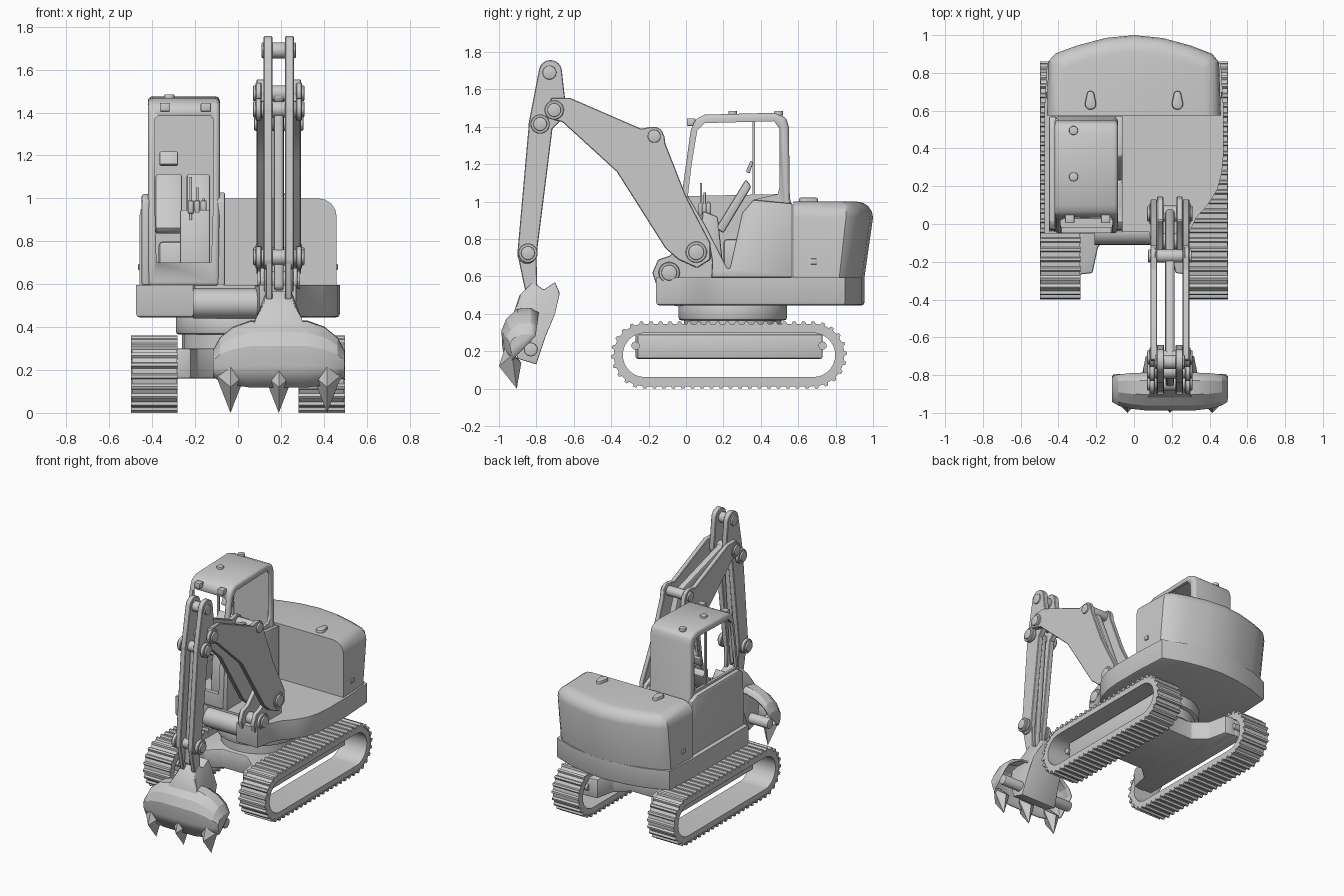
import bpy, bmesh, math
from mathutils import Vector, Matrix
from mathutils.geometry import convex_hull_2d

cube = bpy.data.objects.get("Cube")
if cube:
    bpy.data.objects.remove(cube, do_unlink=True)

grey = bpy.data.materials.new("plain grey")
grey.use_nodes = True
grey.diffuse_color = (0.6, 0.6, 0.6, 1)
grey.node_tree.nodes["Principled BSDF"].inputs["Base Color"].default_value = (0.6, 0.6, 0.6, 1)


def finish(name, bm, angle=30):
    bmesh.ops.recalc_face_normals(bm, faces=bm.faces[:])
    mesh = bpy.data.meshes.new(name)
    bm.to_mesh(mesh)
    bm.free()
    mesh.materials.append(grey)
    ob = bpy.data.objects.new(name, mesh)
    bpy.context.collection.objects.link(ob)
    bpy.ops.object.select_all(action='DESELECT')
    ob.select_set(True)
    bpy.context.view_layer.objects.active = ob
    bpy.ops.object.shade_smooth_by_angle(angle=math.radians(angle))
    return ob


def place(axis, a, b, t):
    return Vector({'x': (t, a, b), 'y': (a, t, b), 'z': (a, b, t)}[axis])


def prism(name, pts, axis, lo, hi, bevel=0, keep=None, shape=None, segs=2):
    """Extrude a flat profile along an axis, rounding the chosen edges."""
    bm = bmesh.new()
    ends = [[bm.verts.new(place(axis, a, b, t)) for a, b in pts] for t in (lo, hi)]
    for ring in ends:
        bm.faces.new(ring)
    n = len(pts)
    for i in range(n):
        j = (i + 1) % n
        bm.faces.new((ends[0][i], ends[0][j], ends[1][j], ends[1][i]))
    bmesh.ops.recalc_face_normals(bm, faces=bm.faces[:])
    if shape:
        for v in bm.verts:
            shape(v.co)
    if bevel:
        edges = [e for e in bm.edges if e.calc_face_angle(0) > 0.6 and (not keep or keep(e))]
        bmesh.ops.bevel(bm, geom=edges, offset=bevel, segments=segs, profile=0.5,
                        affect='EDGES', clamp_overlap=True)
    return finish(name, bm)


def box(name, x0, x1, y0, y1, z0, z1, bevel=0):
    return prism(name, [(x0, y0), (x1, y0), (x1, y1), (x0, y1)], 'z', z0, z1, bevel)


def circle(a, b, r, n=24):
    return [(a + r * math.cos(math.tau * i / n), b + r * math.sin(math.tau * i / n)) for i in range(n)]


def disc(name, axis, a, b, r, lo, hi, bevel=0):
    return prism(name, circle(a, b, r), axis, lo, hi, bevel)


def hull(circles):
    pts = [p for c in circles for p in circle(*c)]
    return [pts[i] for i in convex_hull_2d([Vector(p) for p in pts])]


def pair(name, pts, inner, outer, mid=0.19):
    """Two matching side plates about the digging arm's centre plane."""
    for label, s in (("left_", 1), ("right_", -1)):
        prism(label + name, pts, 'x', mid + s * inner, mid + s * outer, 0.004, segs=1)


def mirror_plan(half):
    return half + [(-x, y) for x, y in reversed(half) if x > 0]


# Tracks: open belt, cleats, recessed beam and wheels
MID_Z, FRONT, BACK = 0.18, -0.22, 0.68


def stadium(r, n=14):
    arc = [math.pi * i / n for i in range(n + 1)]
    return ([(BACK + r * math.sin(a), MID_Z - r * math.cos(a)) for a in arc] +
            [(FRONT - r * math.sin(a), MID_Z + r * math.cos(a)) for a in arc])


def belt(name, x0, x1):
    bm = bmesh.new()
    loops = [[bm.verts.new((x, y, z)) for y, z in stadium(r)]
             for x, r in ((x0, 0.167), (x1, 0.167), (x1, 0.118), (x0, 0.118))]
    n = len(loops[0])
    for k in range(4):
        p, q = loops[k], loops[(k + 1) % 4]
        for i in range(n):
            bm.faces.new((p[i], p[(i + 1) % n], q[(i + 1) % n], q[i]))
    finish(name, bm)


def cleats(name, x, width, count=56):
    bm = bmesh.new()
    straight, r = BACK - FRONT, 0.168
    bend = math.pi * r
    for i in range(count):
        d = i / count * 2 * (straight + bend)
        half, d = divmod(d, straight + bend)
        if d < straight:
            y, z, a = FRONT + d, MID_Z - r, 0
        else:
            a = (d - straight) / r
            y, z = BACK + r * math.sin(a), MID_Z - r * math.cos(a)
        m = Matrix.Translation((x, y, z)) @ Matrix.Rotation(a, 4, 'X')
        if half:
            pivot = Vector((x, (FRONT + BACK) / 2, MID_Z))
            m = (Matrix.Translation(pivot) @ Matrix.Rotation(math.pi, 4, 'X') @
                 Matrix.Translation(-pivot) @ m)
        made = bmesh.ops.create_cube(bm, size=1, matrix=m @ Matrix.Diagonal((width, 0.036, 0.024, 1)))
        for v in made["verts"]:
            local = m.inverted() @ v.co
            if local.z < 0:
                v.co = m @ Vector((local.x, local.y * 0.4, local.z))
    finish(name, bm)


for side, s in (("left", 1), ("right", -1)):
    x0, x1 = sorted((s * 0.285, s * 0.495))
    belt(side + "_track_belt", x0, x1)
    cleats(side + "_track_cleats", s * 0.39, 0.216)
    b0, b1 = sorted((s * 0.295, s * 0.37))
    box(side + "_track_beam", b0, b1, -0.26, 0.73, 0.16, 0.29, 0.01)
    for end, y in (("front", -0.27), ("back", 0.73)):
        disc(f"{side}_{end}_axle", 'x', y, 0.23, 0.022, b0 - 0.01, b1 + 0.01)

# Cross frame and slewing ring
prism("cross_frame", mirror_plan([(0, -0.04), (0.1, -0.04), (0.19, -0.12), (0.22, -0.26), (0.31, -0.27),
                                  (0.31, 0.73), (0.22, 0.72), (0.19, 0.58), (0.1, 0.5), (0, 0.5)]),
      'z', 0.16, 0.3, 0.01)
disc("slew_lower", 'z', 0, 0.25, 0.26, 0.29, 0.37)
disc("slew_ring", 'z', 0, 0.25, 0.29, 0.365, 0.46, 0.015)

# Upper deck
prism("deck", [(-0.475, -0.05), (-0.21, -0.05), (-0.2, -0.04), (0.08, -0.04), (0.1, -0.16), (0.27, -0.16),
               (0.29, -0.05), (0.33, 0.035), (0.39, 0.1), (0.44, 0.18), (0.465, 0.27), (0.475, 0.38),
               (0.475, 0.6), (0.46, 0.85), (0.3, 0.91), (0.15, 0.94), (0, 0.955), (-0.15, 0.94),
               (-0.3, 0.91), (-0.46, 0.85), (-0.475, 0.6)],
      'z', 0.445, 0.595, 0.025, lambda e: max(v.co.z for v in e.verts) < 0.5)
disc("front_crossbar", 'x', -0.04, 0.51, 0.07, -0.21, 0.12)


# Engine cover and counterweight, leaning outwards to the top
def lean(co):
    if co.y > 0.7:
        co.y += 0.045 * (co.z - 0.6) / 0.4


prism("counterweight", mirror_plan([(0, 0.955), (0.15, 0.94), (0.3, 0.9), (0.41, 0.86), (0.45, 0.82),
                                    (0.46, 0.575)][::-1]),
      'z', 0.595, 1.0, 0.085, lambda e: all(v.co.z > 0.9 for v in e.verts) and
      any(v.co.y > 0.6 for v in e.verts), lean, 4)
for side, s in (("left", 1), ("right", -1)):
    prism(side + "_lifting_lug", hull([(s * 0.23, 0.685, 0.02), (s * 0.23, 0.635, 0.03)]), 'z', 0.98, 1.022, 0.01)
    box(side + "_latch", min(s * 0.45, s * 0.465), max(s * 0.45, s * 0.465), 0.665, 0.7, 0.665, 0.695, 0.003)

# Cab: hollow upright shell with cut openings and wider lower skirts
cab = prism("cab_shell", [(-0.05, 0.59), (-0.045, 0.92), (-0.025, 1.02), (0.0, 1.2), (0.025, 1.38), (0.05, 1.44),
                          (0.1, 1.465), (0.47, 1.475), (0.535, 1.45), (0.55, 1.4), (0.555, 1.02),
                          (0.57, 0.96), (0.57, 0.59)], 'x', -0.42, -0.085, 0.02, segs=3)


def cut(target, name, pts, axis, lo, hi):
    cutter = prism(name, pts, axis, lo, hi)
    cutter.hide_render = True
    mod = target.modifiers.new("opening", 'BOOLEAN')
    mod.operation, mod.solver, mod.object = 'DIFFERENCE', 'EXACT', cutter
    bpy.context.view_layer.objects.active = target
    bpy.ops.object.modifier_apply(modifier=mod.name)
    bpy.data.objects.remove(cutter, do_unlink=True)


cut(cab, "cabin_space", [(-0.02, 0.64), (-0.015, 0.94), (0.025, 1.2), (0.05, 1.38), (0.1, 1.435), (0.47, 1.445),
                         (0.52, 1.4), (0.53, 0.64)], 'x', -0.4, -0.105)
window = [(0.49, 1.04), (0.5, 1.08), (0.5, 1.39), (0.47, 1.43), (0.1, 1.42), (0.06, 1.38), (0.03, 1.2)]
notch = [(0.01, 1.03), (0.1, 0.88), (0.22, 0.645), (0.235, 0.645), (0.3, 0.94), (0.36, 1.01)]
cut(cab, "door_opening", window + notch, 'x', -0.2, 0.0)
cut(cab, "side_window", window + notch[:1], 'x', -0.6, -0.3)
cut(cab, "windscreen_opening", [(-0.38, 0.7), (-0.125, 0.7), (-0.115, 1.0), (-0.115, 1.37), (-0.13, 1.385),
                                (-0.37, 1.385), (-0.388, 1.37), (-0.388, 1.0)], 'y', -0.2, 0.15)
skirt = [(-0.045, 0.595), (0.57, 0.595), (0.57, 0.99)]
prism("cab_left_skirt", skirt + notch[::-1] + [(-0.03, 0.99)], 'x', -0.1, -0.06, 0.012)
prism("cab_right_skirt", skirt + [(0.5, 1.02), (0.01, 1.02), (-0.03, 0.99)], 'x', -0.45, -0.41, 0.012)
box("window_bar", -0.42, -0.405, 0.355, 0.37, 1.02, 1.44)
for i, x in enumerate((-0.34, -0.15)):
    box(f"cab_lamp_{i}", x - 0.024, x + 0.024, 0.005, 0.05, 1.405, 1.445, 0.005)
for i, y in enumerate((0.25, 0.495)):
    disc(f"roof_cap_{i}", 'z', -0.32, y, 0.024, 1.46, 1.485, 0.005)

# Seat and controls
box("seat_base", -0.37, -0.15, 0.2, 0.44, 0.63, 0.8, 0.02)
prism("seat_back", [(0.16, 0.86), (0.2, 0.83), (0.35, 1.08), (0.32, 1.12)], 'x', -0.385, -0.26, 0.012)
prism("seat_bolster", [(0.16, 0.86), (0.2, 0.83), (0.35, 1.08), (0.32, 1.12)], 'x', -0.24, -0.13, 0.012)
prism("headrest", [(0.32, 1.16), (0.34, 1.15), (0.36, 1.21), (0.345, 1.22)], 'x', -0.365, -0.28, 0.005)
prism("console", [(0.06, 0.64), (0.2, 0.64), (0.17, 0.92), (0.09, 0.95)], 'x', -0.27, -0.13, 0.01)
for i, x in enumerate((-0.22, -0.19, -0.16)):
    disc(f"lever_{i}", 'z', x, 0.08 + 0.02 * i, 0.006, 0.9, 1.1 - 0.05 * i)
    disc(f"lever_grip_{i}", 'z', x, 0.08 + 0.02 * i, 0.014, 0.93, 0.99, 0.004)

# Boom with its foot bracket and inner rams
pair("boom_foot", [(-0.18, 0.62), (-0.15, 0.69), (-0.09, 0.71), (0.02, 0.82), (0.13, 0.77), (0.145, 0.68),
                   (0.14, 0.58), (-0.1, 0.55), (-0.16, 0.56)], 0.035, 0.068)
pair("boom_plate", [(-0.72, 1.555), (-0.62, 1.555), (-0.24, 1.39), (-0.19, 1.4), (-0.14, 1.39), (-0.115, 1.35),
                    (-0.11, 1.31), (0.0, 1.03), (0.13, 0.78), (0.13, 0.69), (0.06, 0.645), (-0.04, 0.69),
                    (-0.11, 0.75), (-0.37, 1.16), (-0.66, 1.425), (-0.75, 1.45)], 0.068, 0.103)
prism("boom_lower_ram", hull([(0.04, 0.75, 0.04), (-0.19, 1.33, 0.04)]), 'x', 0.165, 0.215, 0.015)
prism("boom_upper_ram", hull([(-0.19, 1.33, 0.04), (-0.7, 1.48, 0.04)]), 'x', 0.165, 0.215, 0.015)

# Dipper arm
pair("arm_head", hull([(-0.725, 1.695, 0.062), (-0.7, 1.49, 0.06), (-0.78, 1.41, 0.062)]), 0.03, 0.07)
pair("arm_plate", hull([(-0.775, 1.42, 0.065), (-0.85, 0.72, 0.052)]), 0.03, 0.07)
pair("arm_tip", hull([(-0.85, 0.72, 0.05), (-0.83, 0.55, 0.035)]), 0.03, 0.06)
prism("arm_ram", hull([(-0.77, 1.42, 0.03), (-0.84, 0.6, 0.03)]), 'x', 0.168, 0.212, 0.01)

# Pivot pins with raised caps
for name, y, z, r, reach in (("boom_root", 0.055, 0.73, 0.042, 0.12), ("foot", -0.09, 0.62, 0.042, 0.1),
                             ("boom_knee", -0.17, 1.35, 0.035, 0.115), ("arm", -0.705, 1.49, 0.037, 0.12),
                             ("arm_rear", -0.78, 1.415, 0.037, 0.12), ("arm_top", -0.73, 1.69, 0.037, 0.08),
                             ("bucket_link", -0.845, 0.725, 0.037, 0.12)):
    disc(name + "_pin", 'x', y, z, r, 0.19 - reach, 0.19 + reach, 0.006)
    pair(name + "_collar", circle(y, z, r + 0.015), reach - 0.04, reach - 0.012)


# Bucket: back that widens downwards, curved bowl with tapered ends, teeth and pin
def widen(co):
    grow = min(max((0.52 - co.z) / 0.12, 0), 1)
    co.x = 0.19 + (co.x - 0.19) * (1 + grow * 1.2 + max(0.4 - co.z, 0))


prism("bucket_back", [(-0.89, 0.5), (-0.82, 0.57), (-0.76, 0.53), (-0.7, 0.57), (-0.675, 0.51), (-0.7, 0.4),
                      (-0.75, 0.28), (-0.8, 0.13), (-0.9, 0.16), (-0.94, 0.3), (-0.93, 0.38), (-0.91, 0.44)],
      'x', 0.13, 0.25, 0.006, None, widen)
bm = bmesh.new()
bowl = [(-0.79, 0.4), (-0.83, 0.425), (-0.9, 0.42), (-0.955, 0.37), (-0.98, 0.31), (-0.975, 0.22), (-0.95, 0.12)]
rows = []
for x, s in ((-0.11, 0.4), (-0.08, 0.65), (-0.02, 0.87), (0.06, 1), (0.32, 1), (0.4, 0.87), (0.46, 0.65), (0.49, 0.4)):
    depth = 0.5 + s / 2
    rows.append([bm.verts.new((x, -0.84 + (y + 0.84) * depth, 0.2 + (z - 0.2) * s)) for y, z in bowl])
for p, q in zip(rows, rows[1:]):
    for i in range(len(bowl) - 1):
        bm.faces.new((p[i], p[i + 1], q[i + 1], q[i]))
for row in (rows[0], rows[-1]):
    bm.faces.new(row)
shell = finish("bucket_bowl", bm, 20)
mod = shell.modifiers.new("thickness", 'SOLIDIFY')
mod.thickness, mod.offset = 0.014, 0
for i, x in enumerate((-0.035, 0.19, 0.415)):
    bm = bmesh.new()
    tip = bm.verts.new((x, -0.905, 0.0))
    base = [bm.verts.new(p) for p in ((x - 0.07, -0.93, 0.18), (x, -1.0, 0.12),
                                      (x + 0.07, -0.93, 0.18), (x, -0.88, 0.14))]
    crown = bm.verts.new((x, -0.965, 0.23))
    for k in range(4):
        bm.faces.new((base[k], base[(k + 1) % 4], tip))
        bm.faces.new((base[(k + 1) % 4], base[k], crown))
    finish(f"bucket_tooth_{i}", bm)
disc("bucket_pin", 'x', -0.83, 0.21, 0.037, -0.11, 0.49, 0.008)
